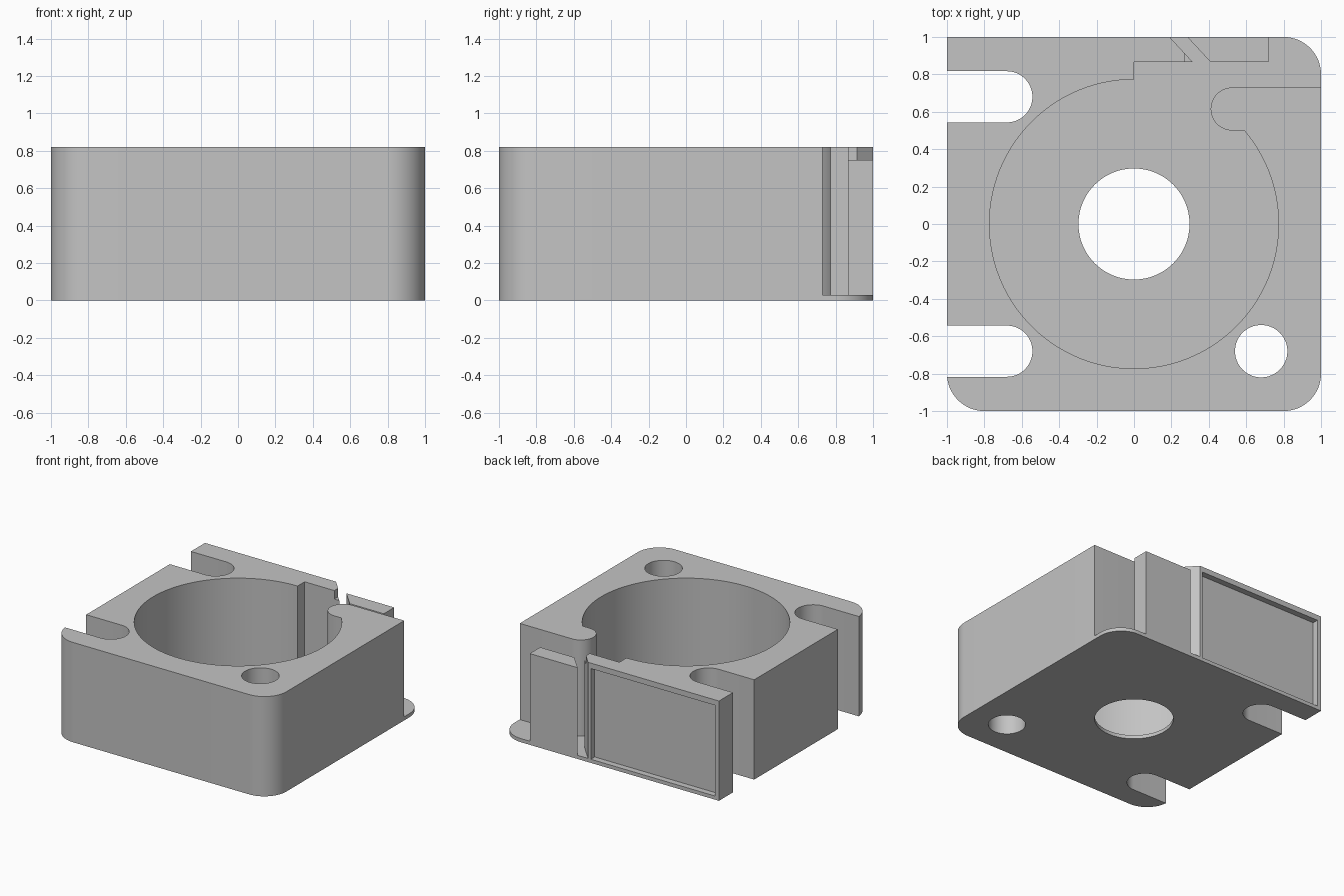
import bpy, bmesh, math

if "Cube" in bpy.data.objects:
    bpy.data.objects.remove(bpy.data.objects["Cube"])

H, FLOOR, BORE = 0.82, 0.03, 0.773

grey = bpy.data.materials.new("light_grey")
grey.diffuse_color = (0.55, 0.55, 0.55, 1)
grey.use_nodes = True
grey.node_tree.nodes["Principled BSDF"].inputs["Base Color"].default_value = grey.diffuse_color


def arc(cx, cy, r, a0, a1, n):
    """Points along an arc, angles in degrees."""
    return [(cx + r * math.cos(math.radians(a0 + (a1 - a0) * i / n)),
             cy + r * math.sin(math.radians(a0 + (a1 - a0) * i / n))) for i in range(n + 1)]


def prism(name, pts, z0, z1):
    """Closed prism extruded from a flat outline."""
    bm = bmesh.new()
    face = bm.faces.new([bm.verts.new((x, y, z0)) for x, y in pts])
    top = bmesh.ops.extrude_face_region(bm, geom=[face])["geom"]
    bmesh.ops.translate(bm, vec=(0, 0, z1 - z0),
                        verts=[v for v in top if isinstance(v, bmesh.types.BMVert)])
    bmesh.ops.recalc_face_normals(bm, faces=bm.faces)
    mesh = bpy.data.meshes.new(name)
    bm.to_mesh(mesh)
    bm.free()
    mesh.materials.append(grey)
    ob = bpy.data.objects.new(name, mesh)
    bpy.context.collection.objects.link(ob)
    return ob


def rect(x0, y0, x1, y1):
    return [(x0, y0), (x1, y0), (x1, y1), (x0, y1)]


def cut(target, cutter):
    """Subtract the cutter, then remove it."""
    cutter.hide_render = True
    bpy.context.view_layer.objects.active = target
    mod = target.modifiers.new("cut", 'BOOLEAN')
    mod.operation, mod.solver, mod.object = 'DIFFERENCE', 'EXACT', cutter
    bpy.ops.object.modifier_apply(modifier=mod.name)
    bpy.data.objects.remove(cutter, do_unlink=True)


# Block with three rounded corners and a square back-left corner
outline = (arc(-0.8, -0.8, 0.2, 180, 270, 16) + arc(0.8, -0.8, 0.2, 270, 360, 16)
           + arc(0.8, 0.8, 0.2, 0, 90, 16) + [(-1, 1)])
housing = prism("housing", outline, 0, H)

# Pocket: bore, step, slanted slit, open back-right corner and rounded nose
nose_a = math.degrees(math.asin(0.5 / BORE))
pocket = [(0, 0.865), (0.315, 0.865), (0.19, 1), (0.19, 1.1), (0.285, 1.1), (0.285, 1),
          (0.41, 0.865), (0.72, 0.865), (0.72, 1.1), (1.1, 1.1), (1.1, 0.73)]
pocket += arc(0.525, 0.615, 0.115, 90, 270, 24)
pocket += arc(0, 0, BORE, nose_a, -270, 96)
cut(housing, prism("pocket_cutter", pocket, FLOOR, 1))

# Lowered top of the short back plate
cut(housing, prism("plate_top_cutter", rect(0.27, 0.8, 1.1, 1.1), 0.75, 1))

# Shallow framed panel in the back face
cut(housing, prism("panel_cutter", rect(-0.965, 0.95, 0.165, 1.1), FLOOR, 0.775))

# Open screw slots on the left
for s in (-1, 1):
    slot = [(-1.1, s * 0.68 + 0.137), (-1.1, s * 0.68 - 0.137)]
    slot += arc(-0.68, s * 0.68, 0.137, -90, 90, 24)
    cut(housing, prism("slot_cutter", slot, -0.1, 1))

# Screw hole and central hole
for x, y, r in ((0.68, -0.68, 0.14), (0, 0, 0.297)):
    cut(housing, prism("hole_cutter", arc(x, y, r, 0, 360, 64)[:-1], -0.1, 1))

housing.select_set(True)
bpy.context.view_layer.objects.active = housing
bpy.ops.object.shade_smooth_by_angle(angle=math.radians(25))
